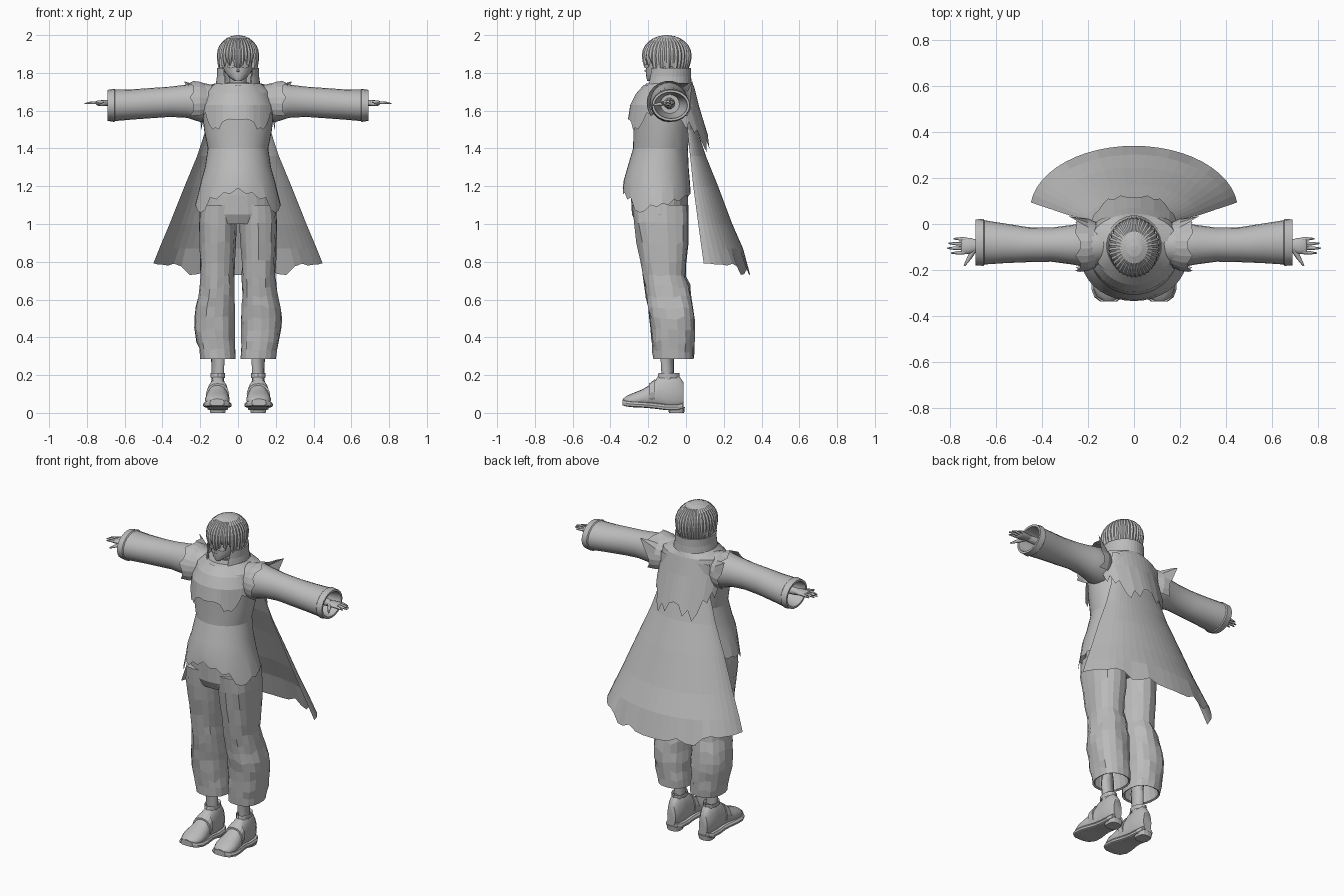
import bpy, bmesh, math, random
from mathutils import Vector

if "Cube" in bpy.data.objects:
    bpy.data.objects.remove(bpy.data.objects["Cube"])

random.seed(4)
grey = bpy.data.materials.new("plain grey")
grey.diffuse_color = (0.5, 0.5, 0.5, 1)
grey.use_nodes = True
grey.node_tree.nodes["Principled BSDF"].inputs["Base Color"].default_value = grey.diffuse_color


def loft(name, rings, closed=True, caps=(False, False), smooth=None):
    """Skin a list of equal-length point rings."""
    bm = bmesh.new()
    vs = [[bm.verts.new(p) for p in r] for r in rings]
    n = len(rings[0])
    for a, b in zip(vs, vs[1:]):
        for i in range(n if closed else n - 1):
            j = (i + 1) % n
            bm.faces.new((a[i], a[j], b[j], b[i]))
    if caps[0]:
        bm.faces.new(vs[0])
    if caps[1]:
        bm.faces.new(vs[-1])
    bmesh.ops.recalc_face_normals(bm, faces=bm.faces)
    me = bpy.data.meshes.new(name)
    bm.to_mesh(me)
    bm.free()
    me.materials.append(grey)
    ob = bpy.data.objects.new(name, me)
    bpy.context.collection.objects.link(ob)
    if smooth:
        bpy.ops.object.select_all(action='DESELECT')
        ob.select_set(True)
        bpy.context.view_layer.objects.active = ob
        bpy.ops.object.shade_smooth_by_angle(angle=math.radians(smooth))
    return ob


def spow(v, p):
    return math.copysign(abs(v) ** p, v)


def zring(z, rx, yc, ry, cx=0, n=24, a0=0, a1=None, p=1.0):
    """Level ring or arc; angle 0 faces the front."""
    if a1 is None:
        angs = [2 * math.pi * i / n for i in range(n)]
    else:
        angs = [math.radians(a0 + (a1 - a0) * i / n) for i in range(n + 1)]
    return [Vector((cx + rx * spow(math.sin(a), p), yc - ry * spow(math.cos(a), p), z)) for a in angs]


def xring(x, zc, rz, yc, ry, n=20):
    return [Vector((x, yc + ry * math.cos(2 * math.pi * i / n), zc + rz * math.sin(2 * math.pi * i / n)))
            for i in range(n)]


def pick(hem, i, n):
    """Step through a hem list across n columns."""
    return hem[min(len(hem) - 1, i * len(hem) // n)]


def tube(name, pts, radii, n=8, smooth=60):
    """Round limb along a path."""
    rings = []
    for k, (c, r) in enumerate(zip(pts, radii)):
        d = Vector(pts[min(k + 1, len(pts) - 1)]) - Vector(pts[max(k - 1, 0)])
        q = d.to_track_quat('Z', 'Y')
        rings.append([Vector(c) + q @ Vector((r * math.cos(t), r * math.sin(t), 0))
                      for t in [2 * math.pi * i / n for i in range(n)]])
    return loft(name, rings, caps=(True, True), smooth=smooth)


# head and neck
head = [(1.757, .018, -.185, .02), (1.775, .045, -.157, .053), (1.80, .068, -.13, .082),
        (1.83, .084, -.112, .1), (1.87, .09, -.105, .108), (1.92, .088, -.1, .105), (1.96, .06, -.1, .07)]
loft("head", [zring(*h) for h in head], caps=(True, True), smooth=60)
tube("neck", [(0, -.085, 1.66), (0, -.085, 1.72), (0, -.095, 1.8)], [.052, .045, .045], 14)
tube("nose", [(0, -.2, 1.822), (0, -.216, 1.808), (0, -.206, 1.802)], [.004, .009, .004], 6)
for s in (-1, 1):
    eye = [[Vector((s * (.037 + .02 * math.cos(t) * k), -.209 + .012 * k * math.cos(t) - .004 * (1 - k),
                    1.834 + .010 * math.sin(t) * k)) for t in [math.pi * i / 5 for i in range(10)]]
           for k in (1, .55)]
    loft("eye", eye, caps=(False, True))

# ridged hair cap with jagged fringe
N = 72
hair = []
for k in range(11):
    ring = []
    for i in range(N):
        a = 2 * math.pi * i / N
        d = abs((math.degrees(a) + 180) % 360 - 180)
        ridge = 1 if i % 2 else .95
        hem = 1.845 if d < 55 else (1.80 if d < 85 else 1.815)
        hem += (.02 if i % 4 < 2 else -.012) if d < 120 else (.006 if i % 2 else 0)
        if d < 6:
            hem = 1.825
        if k <= 6:
            f = math.radians(4 + 86 * k / 6)
            r, z = math.sin(f) * ridge, 1.895 + .105 * math.cos(f)
        else:
            t = (k - 6) / 4
            r, z = ridge * (1 - .12 * t * t), 1.895 + (hem - 1.895) * t
        ring.append(Vector((.112 * r * math.sin(a), -.102 - .132 * r * math.cos(a), z)))
    hair.append(ring)
loft("hair", hair, caps=(True, False))

# standing collar, open in front, and inner neckband
col = [(1.69, .13, -.095, .13), (1.74, .118, -.095, .125), (1.78, .112, -.095, .122), (1.825, .112, -.095, .122)]
outer = [zring(z, rx, yc, ry, n=28, a0=30 + 5 * k, a1=330 - 5 * k) for k, (z, rx, yc, ry) in enumerate(col)]
inner = [zring(z, rx - .008, yc, ry - .008, n=28, a0=30 + 5 * k, a1=330 - 5 * k)
         for k, (z, rx, yc, ry) in enumerate(col)]
loft("collar", outer + inner[::-1], closed=False)
loft("neckband", [zring(1.69, .085, -.11, .085), zring(1.72, .065, -.1, .068), zring(1.75, .058, -.098, .06)])

# tunic with ragged hem
tunic = [(1.745, .12, -.095, .115), (1.70, .175, -.105, .135), (1.6, .19, -.125, .155), (1.5, .18, -.128, .15),
         (1.4, .16, -.135, .145), (1.3, .175, -.148, .162), (1.23, .195, -.155, .175)]
rings = [zring(*t, n=36) for t in tunic]
half = [1.19, 1.16, 1.165, 1.13, 1.14, 1.075, 1.06, 1.07, 1.10, 1.09, 1.11, 1.10, 1.13, 1.12, 1.14, 1.15, 1.15, 1.16, 1.16]
last = zring(1.1, .228, -.155, .18, n=36)
for i, v in enumerate(last):
    v.z = half[min(i, 36 - i)]
loft("tunic", rings + [last], caps=(True, False), smooth=15)

# layered chest and back yokes
front = [(1.735, .125, -.1, .125), (1.69, .165, -.11, .155), (1.63, .19, -.12, .175)]
rings = [zring(*f, n=24, a0=-75, a1=75) for f in front]
hems = [1.60, 1.58, 1.59, 1.55, 1.52, 1.50, 1.51, 1.50, 1.54, 1.55, 1.555, 1.55, 1.55]
last = zring(1.5, .195, -.12, .188, n=24, a0=-75, a1=75)
for i, v in enumerate(last):
    v.z = hems[min(i, 24 - i)]
loft("front_yoke", rings + [last], closed=False)
back = [(1.745, .12, -.09, .125), (1.72, .19, -.08, .125), (1.62, .2, -.06, .13)]
rings = [zring(*b, n=20, a0=95, a1=265) for b in back]
hems = [1.56, 1.5, 1.54, 1.48, 1.50, 1.42, 1.38, 1.44, 1.40, 1.46, 1.47]
last = zring(1.45, .2, -.03, .14, n=20, a0=95, a1=265)
for i, v in enumerate(last):
    v.z = hems[min(i, 20 - i)]
    v.y += (1.5 - v.z) * .2
loft("back_yoke", rings + [last], closed=False)

# flared cape
cape = [(1.70, .165, 0, .04), (1.5, .172, .0, .06), (1.36, .218, .01, .095), (1.2, .285, .02, .15),
        (1.0, .365, .04, .205), (.87, .42, .052, .25)]
rings = [zring(*c, n=24, a0=97, a1=263) for c in cape]
last = zring(.76, .452, .06, .28, n=24, a0=97, a1=263)
hems = [.79, .79, .785, .785, .78, .79, .775, .73, .735, .76, .735, .73, .73]
for i, v in enumerate(last):
    v.z = hems[min(i, 24 - i)]
loft("cape", rings + [last], closed=False)

# trouser waist
waist = [(1.25, .165, -.15, .14), (1.15, .195, -.14, .152), (1.05, .205, -.138, .148), (1.0, .19, -.135, .125)]
loft("trouser_waist", [zring(*w) for w in waist], caps=(True, True))

shoe = [(-.012, .028, .03, .16), (-.04, .042, .022, .2), (-.10, .045, .022, .205), (-.145, .046, .028, .195),
        (-.18, .052, .032, .155), (-.23, .064, .036, .125), (-.28, .066, .038, .105), (-.315, .052, .042, .09),
        (-.333, .028, .048, .075)]

for s in (-1, 1):
    side = "left" if s > 0 else "right"

    # sleeve with folded cuff and hollow end
    arm = [(.13, 1.64, .095, -.09, .085), (.2, 1.645, .105, -.09, .1), (.27, 1.65, .088, -.09, .086),
           (.36, 1.647, .08, -.09, .074), (.46, 1.64, .08, -.09, .076), (.56, 1.633, .08, -.084, .086),
           (.65, 1.628, .083, -.08, .096), (.655, 1.628, .088, -.08, .102), (.69, 1.628, .082, -.08, .1),
           (.69, 1.628, .07, -.08, .088), (.6, 1.63, .062, -.082, .075), (.5, 1.635, .05, -.085, .05)]
    loft(side + "_sleeve", [xring(s * a[0], *a[1:]) for a in arm], caps=(True, True), smooth=25)

    # shoulder flap arching over the sleeve, with a pointed rear corner
    flap = []
    for x, r in ((.165, .098), (.2, .114), (.235, .118)):
        flap.append([Vector((s * (x + (.02 * (i % 3 == 0) if x > .23 else 0)),
                             -.09 + r * math.cos(t), 1.64 + r * math.sin(t)))
                     for i, t in enumerate([math.radians(-35 + 250 * j / 15) for j in range(16)])])
    flap[2][4] = Vector((s * .285, .035, 1.755))
    flap[2][5] = Vector((s * .25, .015, 1.745))
    loft(side + "_shoulder_flap", flap, closed=False)

    # hand: wrist, palm, fingers, thumb
    tube(side + "_wrist", [(s * .5, -.088, 1.638), (s * .66, -.09, 1.638), (s * .69, -.092, 1.638)],
         [.03, .022, .02], 10)
    palm = [(.68, 1.64, .016, -.092, .022), (.71, 1.641, .015, -.095, .034), (.745, 1.641, .013, -.095, .037),
            (.752, 1.641, .008, -.095, .034)]
    loft(side + "_palm", [xring(s * p[0], *p[1:], n=12) for p in palm], caps=(True, True), smooth=60)
    for k, tip in enumerate((.795, .812, .806, .785)):
        y = -.123 + .019 * k
        tube(side + "_finger", [(s * .735, y, 1.642), (s * (tip - .03), y * 1.06 + .005, 1.642), (s * tip, y * 1.1 + .009, 1.637)],
             [.0085, .0075, .003], 6)
    tube(side + "_thumb", [(s * .695, -.11, 1.638), (s * .715, -.145, 1.634), (s * .738, -.182, 1.628)],
         [.013, .01, .004], 6)

    # baggy creased trouser leg, hollow at the hem: z, half width, centre x, front y, back y
    leg = [(1.1, .096, .104, -.285, .012), (1.0, .101, .107, -.278, .012), (.9, .098, .108, -.26, .01),
           (.8, .093, .109, -.243, .004), (.72, .09, .109, -.228, 0), (.67, .094, .111, -.222, .02),
           (.62, .097, .115, -.212, .026), (.56, .106, .121, -.205, .04), (.5, .11, .124, -.196, .046),
           (.44, .108, .123, -.188, .05), (.38, .102, .118, -.184, .048), (.33, .099, .112, -.178, .045),
           (.285, .095, .107, -.173, .04)]
    rings = []
    for k, (z, hw, cx, yf, yb) in enumerate(leg):
        r = zring(z, hw, (yf + yb) / 2, (yb - yf) / 2, s * cx, n=18, p=.85)
        c = Vector((s * cx, (yf + yb) / 2, z))
        for v in r:
            if 0 < k < len(leg) - 1:
                v.xy = c.xy + (v.xy - c.xy) * random.uniform(.94, 1.02)
                v.z += random.uniform(-.014, .014)
        rings.append(r)
    rings.append(zring(.29, .085, -.066, .096, s * .107, n=18, p=.85))
    rings.append(zring(.45, .07, -.08, .08, s * .112, n=18, p=.85))
    loft(side + "_trouser_leg", rings, caps=(True, True))

    # ankle
    tube(side + "_ankle", [(s * .108, -.1, .5), (s * .107, -.1, .3), (s * .107, -.095, .15)], [.05, .036, .032], 12)

    # shoe upper, sole and heel
    def section(y, hw, z0, z1, p):
        cx = s * (.107 + .04 * max(0, -y - .15) * 0.5)
        out = []
        for i in range(16):
            t = 2 * math.pi * i / 16
            narrow = 1 - .25 * max(0, math.sin(t))
            out.append(Vector((cx + hw * narrow * spow(math.cos(t), p), y,
                               (z0 + z1) / 2 + (z1 - z0) / 2 * spow(math.sin(t), p))))
        return out
    loft(side + "_shoe", [section(*q, .75) for q in shoe], caps=(True, True), smooth=40)
    loft(side + "_sole", [section(y - .003, hw + .01, z0 - .008, z0 + .024, .35) for y, hw, z0, z1 in shoe],
         caps=(True, True))
    loft(side + "_heel", [zring(0, .04, -.05, .04, s * .107, 14, p=.7), zring(.03, .046, -.052, .046, s * .107, 14, p=.7)],
         caps=(True, True))
    # shoe tongue strap
    loft(side + "_shoe_strap", [section(y, hw, z0, z1, .75) for y, hw, z0, z1 in
                                ((-.165, .056, .05, .178), (-.195, .062, .05, .155))], caps=(True, True))
    # shoe opening rim
    loft(side + "_shoe_rim", [zring(.185, .038, -.093, .058, s * .107, 14), zring(.21, .04, -.09, .056, s * .107, 14),
                              zring(.195, .03, -.09, .045, s * .107, 14)])
